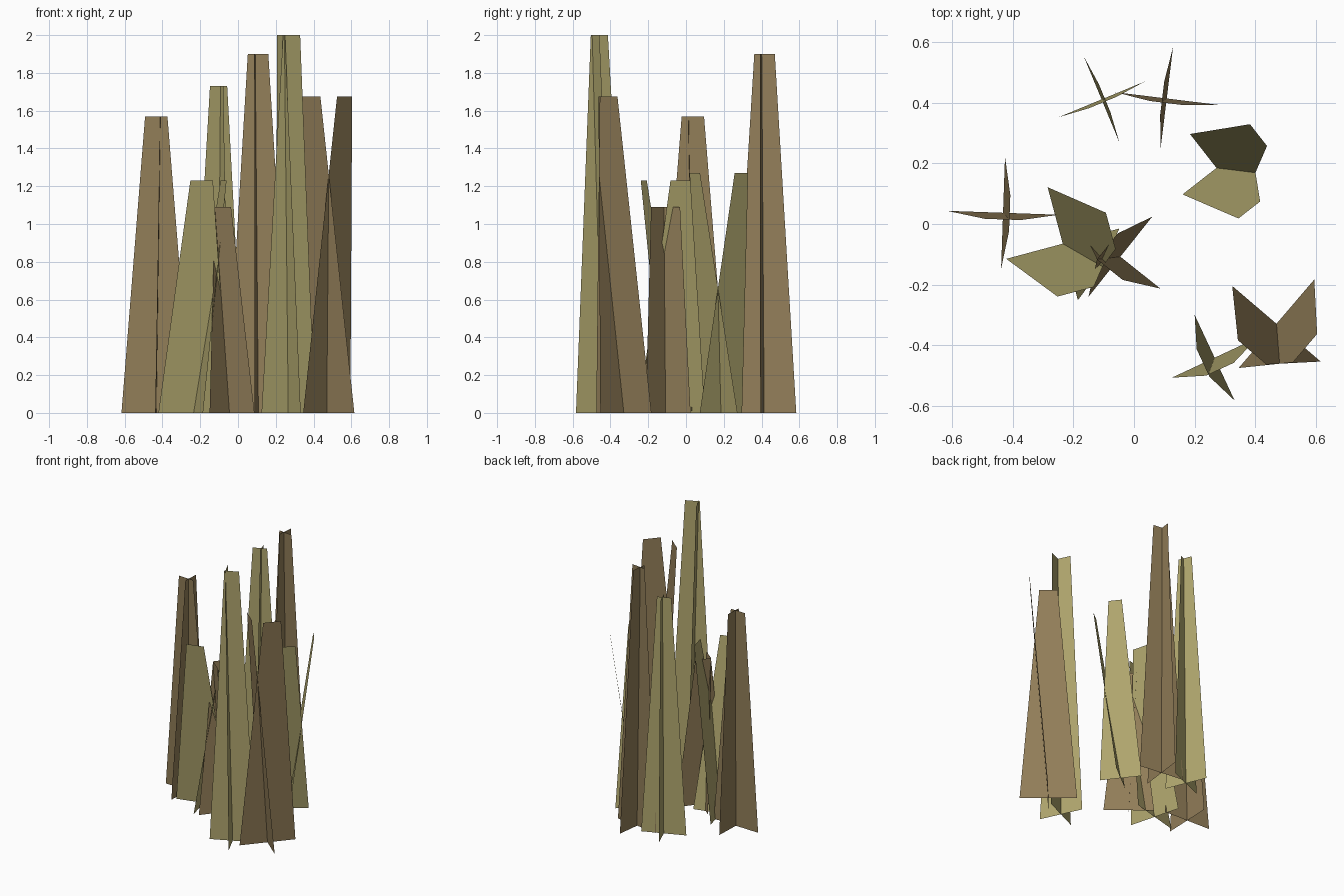
import bpy, bmesh
from math import sin, cos, radians
from mathutils import Vector

if "Cube" in bpy.data.objects:
    bpy.data.objects.remove(bpy.data.objects["Cube"])


def material(name, color):
    m = bpy.data.materials.new(name)
    m.diffuse_color = color
    m.use_nodes = True
    m.node_tree.nodes["Principled BSDF"].inputs["Base Color"].default_value = m.diffuse_color
    return m


OLIVE = material("olive_stalk", (0.43, 0.38, 0.155, 1))
BROWN = material("brown_stalk", (0.29, 0.21, 0.10, 1))
TAPER = 0.32  # top width relative to base width


def stalk(name, x, y, height, half, angle, lean, mat):
    """Two crossed tapered cards, each leaning square to its own base edge."""
    bm = bmesh.new()
    for deg in (angle, angle - 90):
        a = radians(deg)
        along = Vector((cos(a), sin(a), 0)) * half
        base = Vector((x, y, 0))
        top = base + Vector((sin(a) * lean, -cos(a) * lean, height))
        corners = (base - along, base + along, top + along * TAPER, top - along * TAPER)
        bm.faces.new([bm.verts.new(p) for p in corners])
    mesh = bpy.data.meshes.new(name)
    bm.to_mesh(mesh)
    bm.free()
    mesh.materials.append(mat)
    bpy.context.collection.objects.link(bpy.data.objects.new(name, mesh))


# x, y, height, base half width, angle, lean, material
stalks = [
    # nearly upright stalks at the back and left
    (-0.107, 0.411, 1.73, 0.154, 112.5, 0.011, OLIVE),
    (0.108, 0.414, 1.90, 0.171, -7, 0.015, BROWN),
    (-0.432, 0.037, 1.57, 0.185, 88, 0.022, BROWN),
    # tallest stalk at the front
    (0.266, -0.441, 2.00, 0.156, 25, 0.042, OLIVE),
    # splayed stalks
    (0.470, -0.329, 1.675, 0.192, 49.5, 0.124, BROWN),
    (0.272, 0.185, 1.27, 0.142, 128, 0.176, OLIVE),
    (-0.235, -0.065, 1.23, 0.193, 105, 0.164, OLIVE),
    (-0.045, -0.108, 1.09, 0.169, -38.5, 0.055, BROWN),
]
for i, s in enumerate(stalks, 1):
    stalk(f"stalk_{i}", *s)
